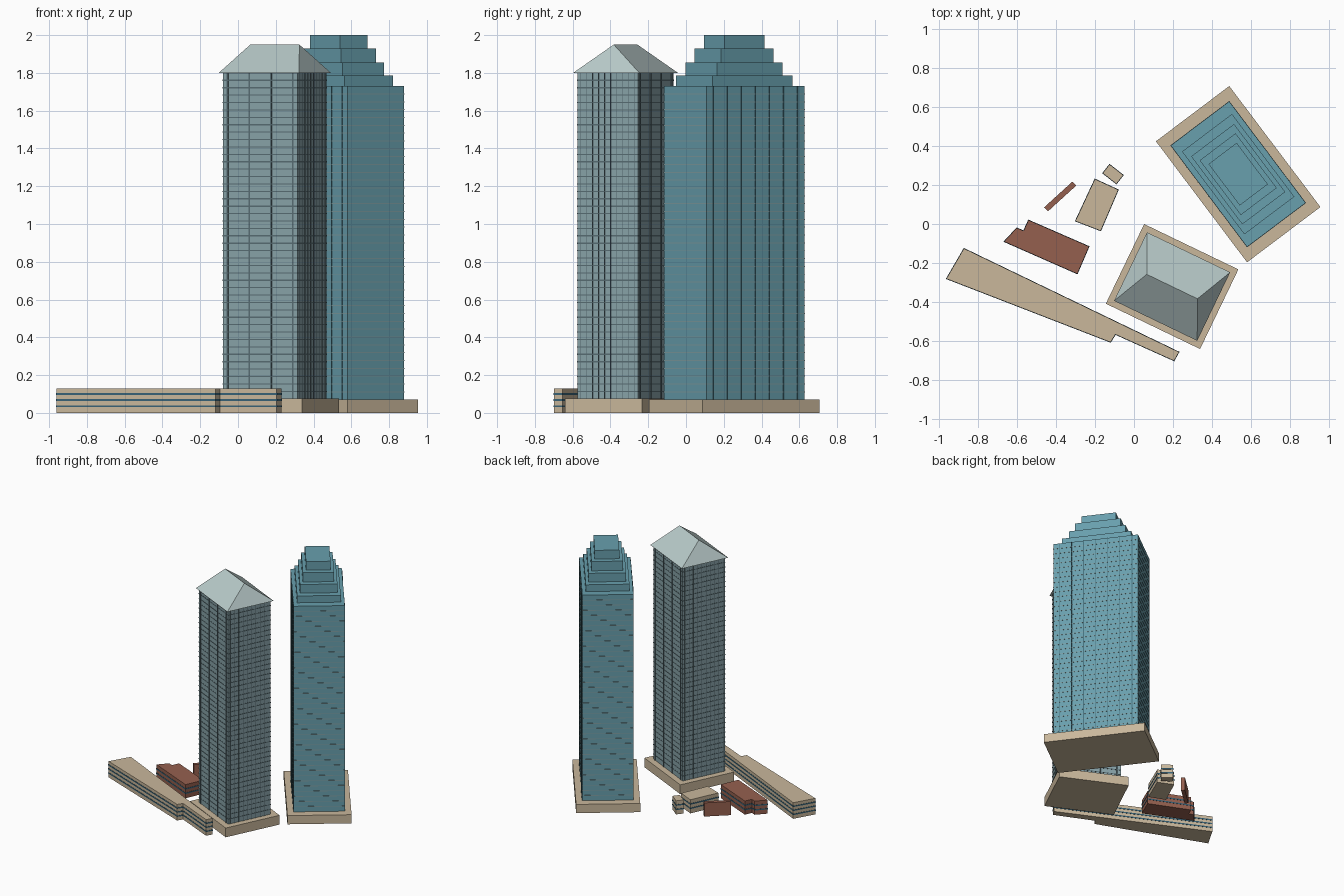
import bpy, bmesh, math
from mathutils import Vector, Matrix

if "Cube" in bpy.data.objects:
    bpy.data.objects.remove(bpy.data.objects["Cube"])


def material(name, rgb):
    m = bpy.data.materials.new(name)
    m.diffuse_color = [(c / 255) ** 2.2 for c in rgb] + [1]
    m.use_nodes = True
    m.node_tree.nodes["Principled BSDF"].inputs["Base Color"].default_value = m.diffuse_color
    return m


TEAL = material("teal_glass", (104, 158, 172))
TEAL_DARK = material("dark_teal", (70, 112, 124))
GREY_GLASS = material("grey_glass", (136, 162, 168))
GREY_DARK = material("dark_grey_glass", (88, 108, 114))
ROOF = material("pale_roof", (182, 200, 199))
STONE = material("stone", (200, 182, 154))
BRICK = material("brick", (148, 96, 80))
WINDOW = material("window_band", (58, 98, 118))
LINE = material("floor_line", (128, 158, 162))


def finish(name, bm, mat):
    bmesh.ops.recalc_face_normals(bm, faces=bm.faces)
    mesh = bpy.data.meshes.new(name)
    bm.to_mesh(mesh)
    bm.free()
    mesh.materials.append(mat)
    ob = bpy.data.objects.new(name, mesh)
    bpy.context.collection.objects.link(ob)
    return ob


def rect(w, d, center=(0, 0), angle=0):
    rot = Matrix.Rotation(math.radians(angle), 2)
    return [rot @ Vector((x * w / 2, y * d / 2)) + Vector(center)
            for x, y in ((-1, -1), (1, -1), (1, 1), (-1, 1))]


def add_prism(bm, pts, z0, z1):
    low = [bm.verts.new((p[0], p[1], z0)) for p in pts]
    high = [bm.verts.new((p[0], p[1], z1)) for p in pts]
    bm.faces.new(low)
    bm.faces.new(high)
    for i in range(len(pts)):
        j = (i + 1) % len(pts)
        bm.faces.new((low[i], low[j], high[j], high[i]))


def prisms(name, items, mat):
    bm = bmesh.new()
    for pts, z0, z1 in items:
        add_prism(bm, pts, z0, z1)
    return finish(name, bm, mat)


def grow(pts, k):
    """Offset an outline outward with mitred corners."""
    pts = [Vector(p) for p in pts]
    n = len(pts)
    area = sum(pts[i - 1].x * pts[i].y - pts[i].x * pts[i - 1].y for i in range(n))
    s = 1 if area > 0 else -1
    out = []
    for i, p in enumerate(pts):
        a = (p - pts[i - 1]).normalized()
        b = (pts[(i + 1) % n] - p).normalized()
        na, nb = Vector((a.y, -a.x)) * s, Vector((b.y, -b.x)) * s
        out.append(p + (na + nb) * k / (1 + na.dot(nb)))
    return out


def floor_lines(name, pts, z0, z1, count, thick, mat, out=0.0015):
    step = (z1 - z0) / count
    ring = grow(pts, out)
    prisms(name, [(ring, z0 + i * step - thick / 2, z0 + i * step + thick / 2)
                  for i in range(1, count)], mat)


def fins(name, spots, size, center, angle, z0, z1, mat):
    rot = Matrix.Rotation(math.radians(angle), 2)
    prisms(name, [(rect(*size, rot @ Vector(p) + Vector(center), angle), z0, z1)
                  for p in spots], mat)


# Stepped teal tower
CA, AA = (0.533, 0.255), 37
body_a = rect(0.375, 0.65, CA, AA)
prisms("stepped_tower_podium", [(rect(0.47, 0.775, CA, AA), 0, 0.07)], STONE)
prisms("stepped_tower_body", [(body_a, 0.07, 1.73)], TEAL)
prisms("stepped_tower_crown", [
    (rect(w, d, CA, AA), z0, z1) for w, d, z0, z1 in (
        (0.32, 0.53, 1.73, 1.785), (0.275, 0.435, 1.785, 1.855),
        (0.23, 0.35, 1.855, 1.93), (0.18, 0.265, 1.93, 2.0))], TEAL)
floor_lines("stepped_tower_floor_lines", body_a, 0.07, 1.73, 40, 0.005, LINE)
fins("stepped_tower_fins",
     [(s * 0.1875, (i - 3) * 0.093) for s in (-1, 1) for i in range(7)],
     (0.006, 0.005), CA, AA, 0.07, 1.73, TEAL_DARK)

# Hipped grey tower
CB, AB = (0.195, -0.32), -25.7
body_b = rect(0.438, 0.355, CB, AB)
prisms("hipped_tower_podium", [(rect(0.535, 0.452, CB, AB), 0, 0.075)], STONE)
prisms("hipped_tower_body", [(body_b, 0.075, 1.80)], GREY_GLASS)
floor_lines("hipped_tower_floor_lines", body_b, 0.075, 1.80, 44, 0.006, GREY_DARK)
fins("hipped_tower_fins",
     [((i - 1.5) * 0.128, s * 0.1775) for s in (-1, 1) for i in range(4)],
     (0.008, 0.008), CB, AB, 0.075, 1.80, GREY_DARK)
fins("hipped_tower_mullions",
     [(s * 0.219, (i - 4.5) * 0.0355) for s in (-1, 1) for i in range(10)],
     (0.004, 0.003), CB, AB, 0.075, 1.80, GREY_DARK)

# Hipped roof with a short ridge
bm = bmesh.new()
e = [bm.verts.new((p.x, p.y, 1.80)) for p in rect(0.472, 0.389, CB, AB)]
r = [bm.verts.new((p.x, p.y, 1.95)) for p in rect(0.288, 0, CB, AB)[:2]]
for f in ((e[0], e[1], r[1], r[0]), (e[2], e[3], r[0], r[1]),
          (e[1], e[2], r[1]), (e[3], e[0], r[0]), e):
    bm.faces.new(f)
finish("hipped_tower_roof", bm, ROOF)


# Low blocks with window bands
def low_block(name, pts, h, mat, levels):
    prisms(name, [(pts, 0, h)], mat)
    ring = grow(pts, 0.002)
    prisms(name + "_windows",
           [(ring, z - 0.005, z + 0.005) for z in levels], WINDOW)


low_block("long_block", [(-0.87, -0.125), (-0.96, -0.28), (-0.12, -0.605),
                         (-0.095, -0.565), (0.205, -0.70), (0.23, -0.655)],
          0.13, STONE, (0.035, 0.068, 0.1))
low_block("brick_block", [(-0.54, 0.02), (-0.565, -0.035), (-0.60, -0.02),
                          (-0.665, -0.09), (-0.29, -0.255), (-0.23, -0.115)],
          0.11, BRICK, (0.04, 0.075))
low_block("stone_block", [(-0.20, 0.23), (-0.30, 0.015), (-0.17, -0.035),
                          (-0.08, 0.175)], 0.11, STONE, (0.04, 0.075))
low_block("stone_annex", [(-0.125, 0.305), (-0.16, 0.26), (-0.09, 0.205),
                          (-0.055, 0.25)], 0.11, STONE, (0.04, 0.075))
prisms("brick_wall_block", [([(-0.315, 0.217), (-0.46, 0.085), (-0.44, 0.065),
                              (-0.295, 0.197)], 0, 0.11)], BRICK)
